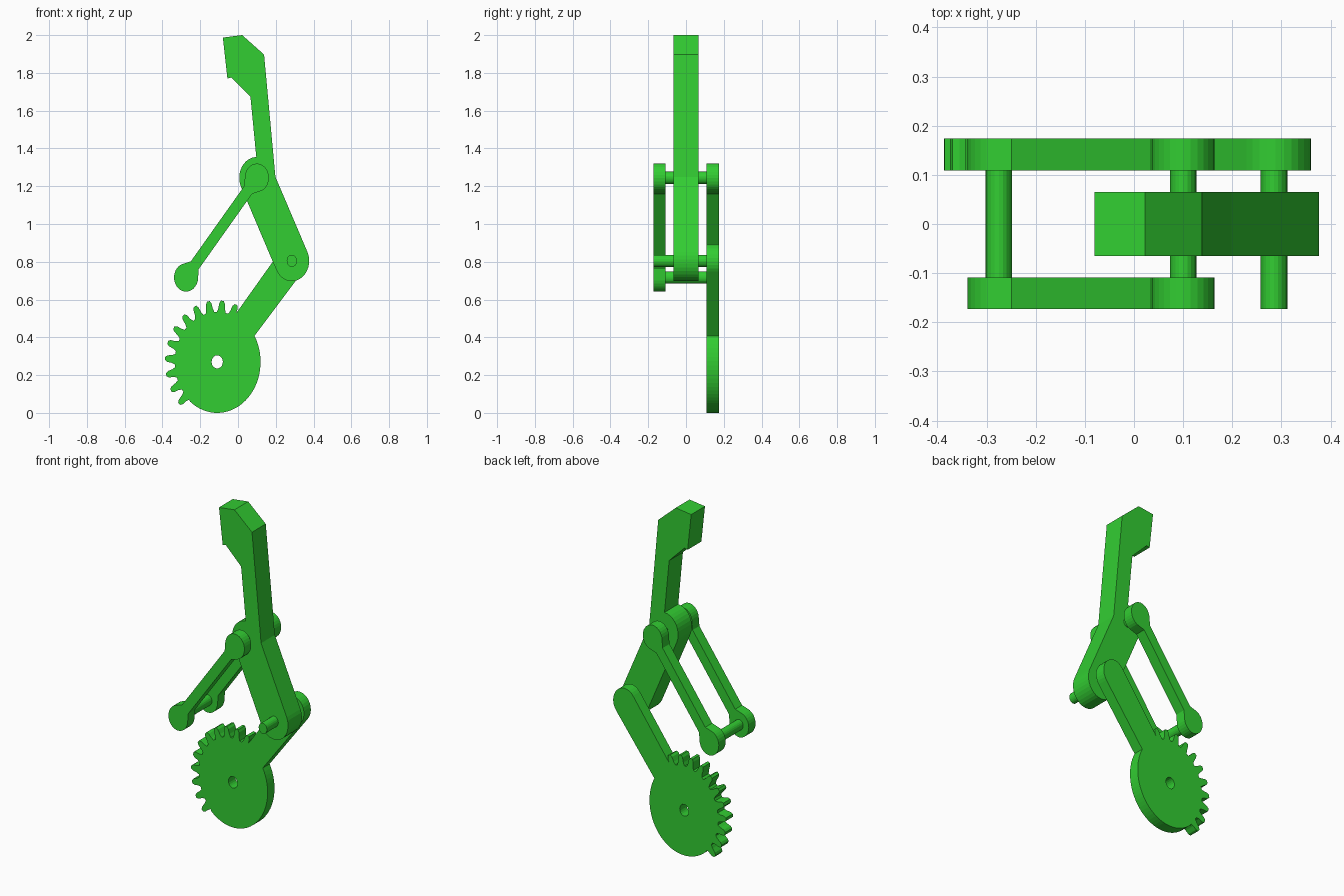
import bpy
from math import cos, sin, radians

if "Cube" in bpy.data.objects:
    bpy.data.objects.remove(bpy.data.objects["Cube"])

SQ = 0.85  # rounds are slightly squashed along x
green = bpy.data.materials.new("green")
green.diffuse_color = (0.032, 0.61, 0.032, 1)
green.use_nodes = True
green.node_tree.nodes["Principled BSDF"].inputs["Base Color"].default_value = green.diffuse_color


def polar(c, r, deg):
    return (c[0] + SQ * r * cos(radians(deg)), c[1] + r * sin(radians(deg)))


def arc(c, r, a, b, n):
    return [polar(c, r, a + (b - a) * i / n) for i in range(n + 1)]


def circle(c, r, n):
    return arc(c, r, 0, 360, n)[:-1]


def plate(name, loops, y0, y1):
    """Extrude x-z outlines (inner loops become holes) from y0 to y1."""
    cu = bpy.data.curves.new(name, 'CURVE')
    cu.dimensions = '2D'
    cu.fill_mode = 'BOTH'
    cu.extrude = (y1 - y0) / 2
    for pts in loops:
        sp = cu.splines.new('POLY')
        sp.points.add(len(pts) - 1)
        for p, (x, z) in zip(sp.points, pts):
            p.co = (x, z, 0, 1)
        sp.use_cyclic_u = True
    tmp = bpy.data.objects.new(name + "_outline", cu)
    bpy.context.collection.objects.link(tmp)
    bpy.context.view_layer.update()
    ev = tmp.evaluated_get(bpy.context.evaluated_depsgraph_get())
    me = bpy.data.meshes.new_from_object(ev)
    bpy.data.objects.remove(tmp)
    for f in me.polygons:
        f.use_smooth = False
    me.materials.clear()
    me.materials.append(green)
    ob = bpy.data.objects.new(name, me)
    ob.rotation_euler.x = radians(90)
    ob.location.y = (y0 + y1) / 2
    bpy.context.collection.objects.link(ob)
    return ob


KNEE = (0.285, 0.805)
HINGE = (0.1, 1.245)
LINK_END = (-0.275, 0.717)
HUB = (-0.11, 0.27)

# finger: rounded knee, hinge bump, hooked tip
finger = arc(KNEE, 0.108, 206, 386, 16)
finger += [(0.198, 1.25), (0.138, 1.897), (0.022, 2.0), (-0.08, 1.987),
           (-0.056, 1.77), (-0.036, 1.775), (0.066, 1.673)]
finger += arc(HINGE, 0.11, 92, 206, 10)
plate("finger", [finger], -0.065, 0.065)


# links: two round eyes joined by a narrow bar
def eye(c, d):
    def neck(side):
        a, w = 0.085, 0.032 * side
        r = radians(d)
        return (c[0] + SQ * (a * cos(r) - w * sin(r)), c[1] + a * sin(r) + w * cos(r))
    return [neck(1)] + arc(c, 0.075, d + 50, d + 310, 20) + [neck(-1)]


link = eye(LINK_END, 50) + eye(HINGE, 230)
plate("front_link", [link], -0.173, -0.109)
plate("back_link", [link], 0.109, 0.174)

# gear sector and arm in one plate
gear = arc(HUB, 0.27, 231, 390.7, 32)
gear += arc(KNEE, 0.088, -41, 139, 14)
gear.append(polar(HUB, 0.285, 65.3))
tooth = [(-6, 0.264), (-4.2, 0.283), (-3.2, 0.311), (-1.5, 0.325),
         (1.5, 0.325), (3.2, 0.311), (4.2, 0.283), (6, 0.264)]
for i in range(11):
    mid = 69 + 15.4 * i
    gear += [polar(HUB, r, mid + a) for a, r in tooth if mid + a > 65.5]
plate("gear_arm", [gear, circle(HUB, 0.035, 20)], 0.109, 0.174)

# pins
plate("hinge_pin", [circle(HINGE, 0.032, 20)], -0.112, 0.112)
plate("link_pin", [circle(LINK_END, 0.032, 20)], -0.112, 0.112)
plate("knee_pin", [circle(KNEE, 0.032, 20)], -0.173, 0.112)
